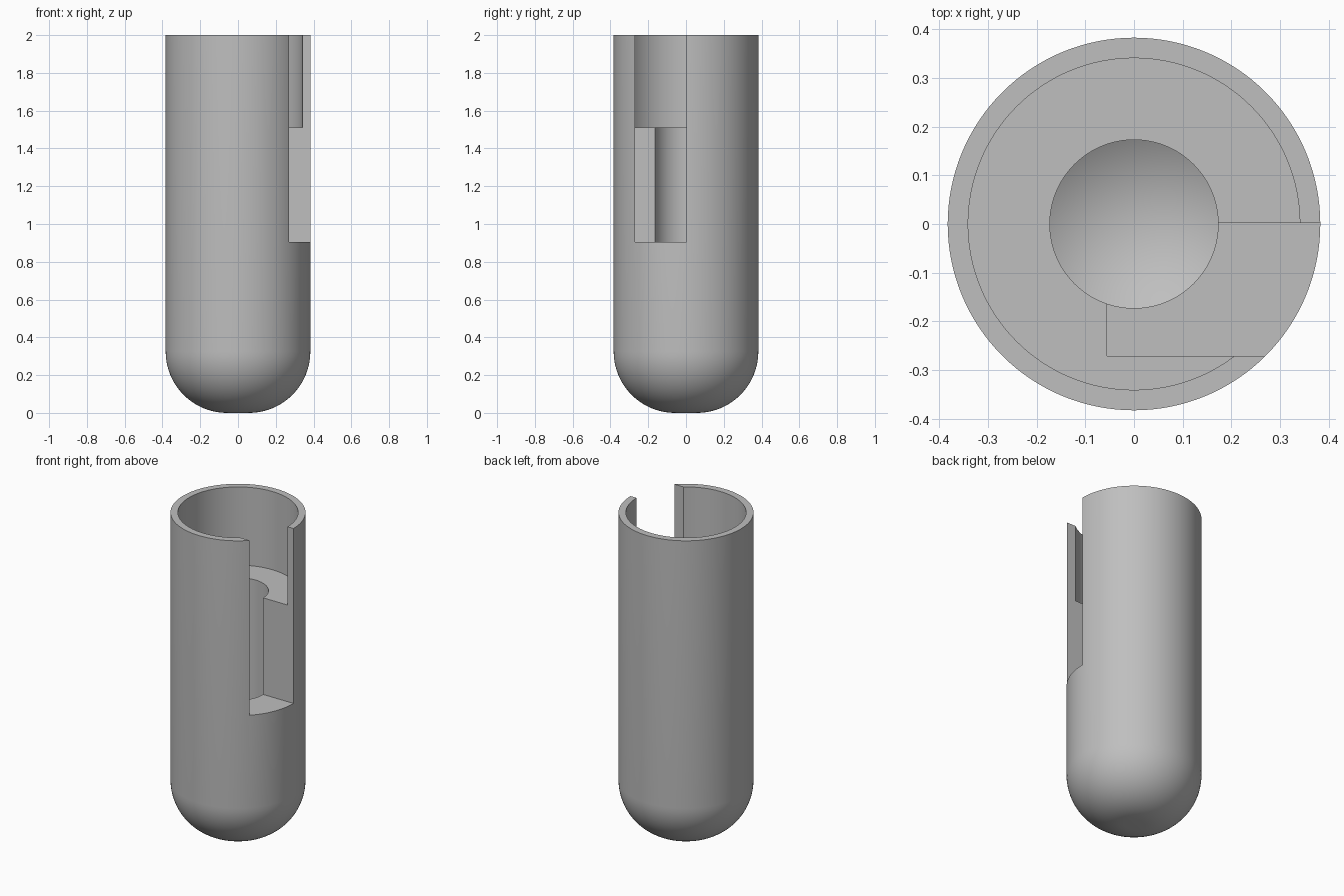
import bpy, bmesh, math
from mathutils import Matrix, Vector

cube = bpy.data.objects.get("Cube")
if cube:
    bpy.data.objects.remove(cube, do_unlink=True)

# Main dimensions
HEIGHT, RADIUS, FILLET = 2.0, 0.383, 0.325
WIDE_BORE, SHOULDER_Z = 0.341, 1.51
BORE, BORE_END_Z = 0.173, 0.42
TIP_Z = BORE_END_Z - BORE / math.tan(math.radians(59))
SLOT_MIN, SLOT_MAX = Vector((-0.055, -0.271, 0.905)), Vector((0.6, 0.002, 2.2))

grey = bpy.data.materials.new("plain grey")
grey.use_nodes = True
grey.diffuse_color = (0.52, 0.52, 0.52, 1)
grey.node_tree.nodes["Principled BSDF"].inputs["Base Color"].default_value = grey.diffuse_color


def make_object(name, bm):
    bmesh.ops.recalc_face_normals(bm, faces=bm.faces)
    mesh = bpy.data.meshes.new(name)
    bm.to_mesh(mesh)
    bm.free()
    obj = bpy.data.objects.new(name, mesh)
    bpy.context.collection.objects.link(obj)
    mesh.materials.append(grey)
    return obj


def revolve(name, profile, steps=128):
    bm = bmesh.new()
    verts = [bm.verts.new((r, 0, z)) for r, z in profile]
    edges = [bm.edges.new(pair) for pair in zip(verts, verts[1:])]
    bmesh.ops.spin(bm, geom=verts + edges, cent=(0, 0, 0), axis=(0, 0, 1),
                   angle=math.tau, steps=steps, use_merge=False)
    bmesh.ops.remove_doubles(bm, verts=bm.verts, dist=1e-5)
    return make_object(name, bm)


# Round-bottomed body with a stepped bore ending in a drilled cone
steps = 20
profile = [(0, 0)]
for i in range(steps + 1):
    a = math.pi / 2 * i / steps
    profile.append((RADIUS - FILLET + FILLET * math.sin(a), FILLET * (1 - math.cos(a))))
profile += [(RADIUS, HEIGHT), (WIDE_BORE, HEIGHT), (WIDE_BORE, SHOULDER_Z),
            (BORE, SHOULDER_Z), (BORE, BORE_END_Z), (0, TIP_Z)]
body = revolve("slotted_tube_body", profile)

# Side slot, open at the top
bm = bmesh.new()
bmesh.ops.create_cube(bm, size=1, matrix=Matrix.LocRotScale(
    (SLOT_MIN + SLOT_MAX) / 2, None, SLOT_MAX - SLOT_MIN))
cutter = make_object("slot_cutter", bm)
cutter.hide_render = True

cut = body.modifiers.new("side slot", "BOOLEAN")
cut.operation, cut.solver, cut.object = "DIFFERENCE", "EXACT", cutter
bpy.ops.object.select_all(action="DESELECT")
body.select_set(True)
bpy.context.view_layer.objects.active = body
bpy.ops.object.modifier_apply(modifier=cut.name)
bpy.data.objects.remove(cutter, do_unlink=True)

bpy.ops.object.shade_smooth_by_angle(angle=math.radians(25))
